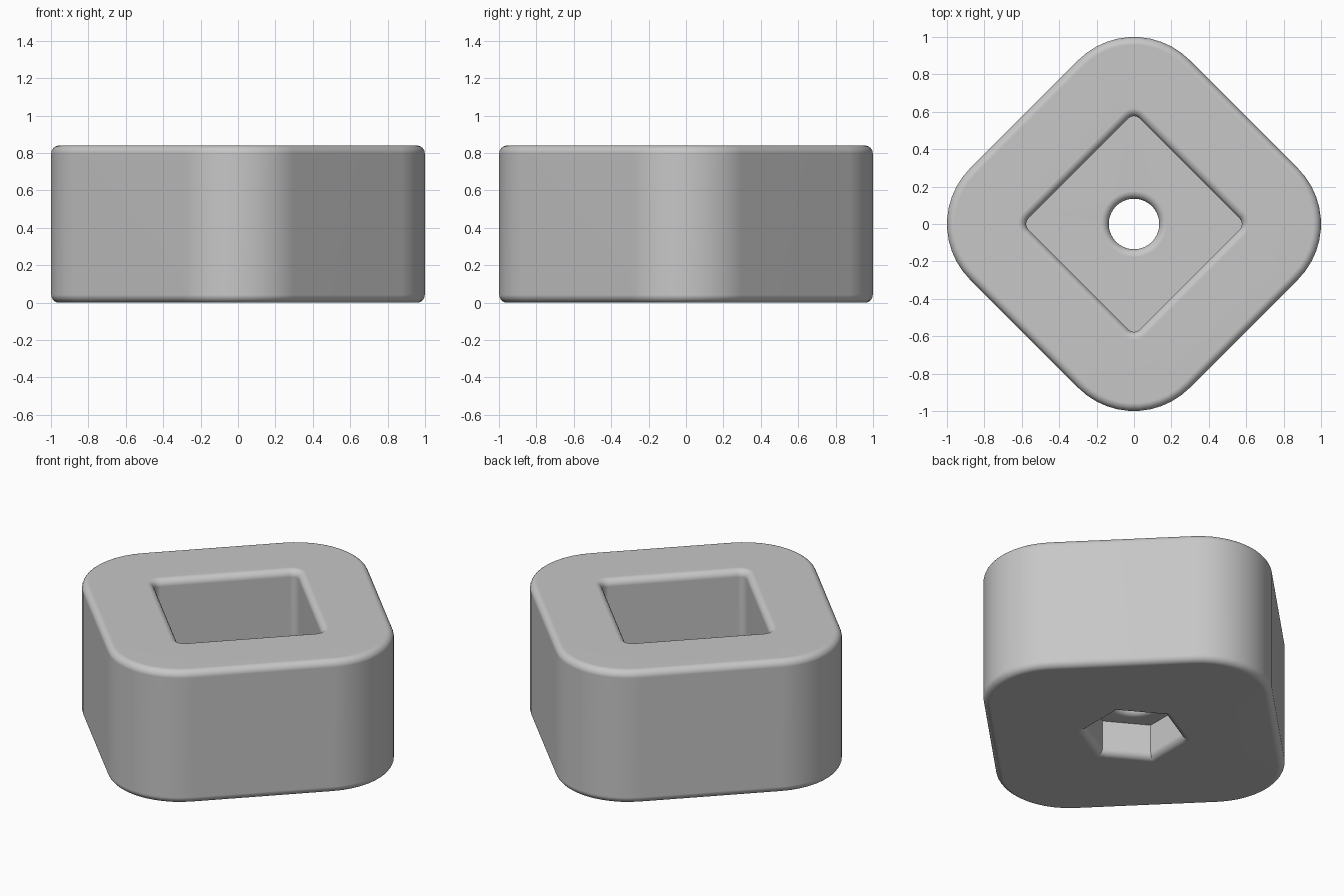
import bpy, bmesh
from math import cos, sin, pi, atan2, sqrt

if "Cube" in bpy.data.objects:
    bpy.data.objects.remove(bpy.data.objects["Cube"])

COUNT = 48          # points in every outline, so that outlines bridge one to one
FILLET = 0.042
STEPS = 6
HEIGHT = 0.84
FLOOR = 0.34        # floor of the square socket
NUT_DEPTH = 0.22    # ceiling of the hexagonal recess


def circle(radius):
    angles = [2 * pi * (i + 0.5) / COUNT for i in range(COUNT)]
    return [(radius * cos(a), radius * sin(a)) for a in angles]


def hexagon(apothem):
    """Sharp hexagon with corners on the y axis."""
    radius = apothem / cos(pi / 6)
    corners = [(radius * cos(pi / 6 + k * pi / 3), radius * sin(pi / 6 + k * pi / 3))
               for k in range(6)]
    per_edge = COUNT // 6
    points = []
    for k in range(6):
        (ax, ay), (bx, by) = corners[k], corners[(k + 1) % 6]
        for j in range(per_edge):
            t = j / per_edge
            points.append((ax + (bx - ax) * t, ay + (by - ay) * t))
    return points


def diamond(apothem, corner):
    """Square standing on its corner, with rounded corners."""
    centre = (apothem - corner) * sqrt(2)
    per_corner = COUNT // 4
    points = []
    for k in range(4):
        base = k * pi / 2
        for j in range(per_corner):
            a = base - pi / 4 + pi / 2 * j / (per_corner - 1)
            points.append((centre * cos(base) + corner * cos(a),
                           centre * sin(base) + corner * sin(a)))
    return points


def outer(d):
    return diamond(0.83 + d, 0.42 + d)


def socket(d):
    return diamond(0.42 + d, 0.042 + d)


def hole(d):
    return circle(0.135 + d)


def nut(d):
    return hexagon(0.243 + d)


def rounded_edge(outline, z, side, up):
    """Outlines of a fillet, from the wall to the flat face at height z.
    side: -1 shrinks a solid edge, 1 widens an opening; up: 1 top, -1 bottom."""
    rings = []
    for i in range(STEPS + 1):
        a = pi / 2 * i / STEPS
        rings.append((outline(side * FILLET * (1 - cos(a))),
                      z - up * FILLET * (1 - sin(a))))
    return rings


# Section through the block: outside, socket, bolt hole, nut recess, underside
section = rounded_edge(outer, 0, -1, -1)[::-1]
section += rounded_edge(outer, HEIGHT, -1, 1)
section += rounded_edge(socket, HEIGHT, 1, 1)[::-1]
section += [(socket(0), FLOOR)]
section += rounded_edge(hole, FLOOR, 1, 1)[::-1]
section += rounded_edge(hole, NUT_DEPTH, 1, -1)
section += [(nut(0), NUT_DEPTH)]
section += rounded_edge(nut, 0, 1, -1)

# Bridge the outlines into one closed skin
bm = bmesh.new()
rings = []
for points, z in section:
    points = sorted(points, key=lambda p: atan2(p[1], p[0]) % (2 * pi))
    rings.append([bm.verts.new((x, y, z)) for x, y in points])
for r, ring in enumerate(rings):
    following = rings[(r + 1) % len(rings)]
    for i in range(COUNT):
        n = (i + 1) % COUNT
        bm.faces.new((ring[i], ring[n], following[n], following[i]))
bmesh.ops.recalc_face_normals(bm, faces=bm.faces)
mesh = bpy.data.meshes.new("socket_block")
bm.to_mesh(mesh)
bm.free()

block = bpy.data.objects.new("socket_block", mesh)
bpy.context.collection.objects.link(block)

# Plain grey
grey = bpy.data.materials.new("light_grey")
grey.use_nodes = True
colour = (0.57, 0.57, 0.57, 1)
grey.diffuse_color = colour
grey.node_tree.nodes["Principled BSDF"].inputs["Base Color"].default_value = colour
mesh.materials.append(grey)

# Smooth fillets, flat faces kept flat
bpy.ops.object.select_all(action='DESELECT')
block.select_set(True)
bpy.context.view_layer.objects.active = block
bpy.ops.object.shade_smooth_by_angle(angle=pi / 6)
weighted = block.modifiers.new("flat_faces", 'WEIGHTED_NORMAL')
weighted.keep_sharp = True
